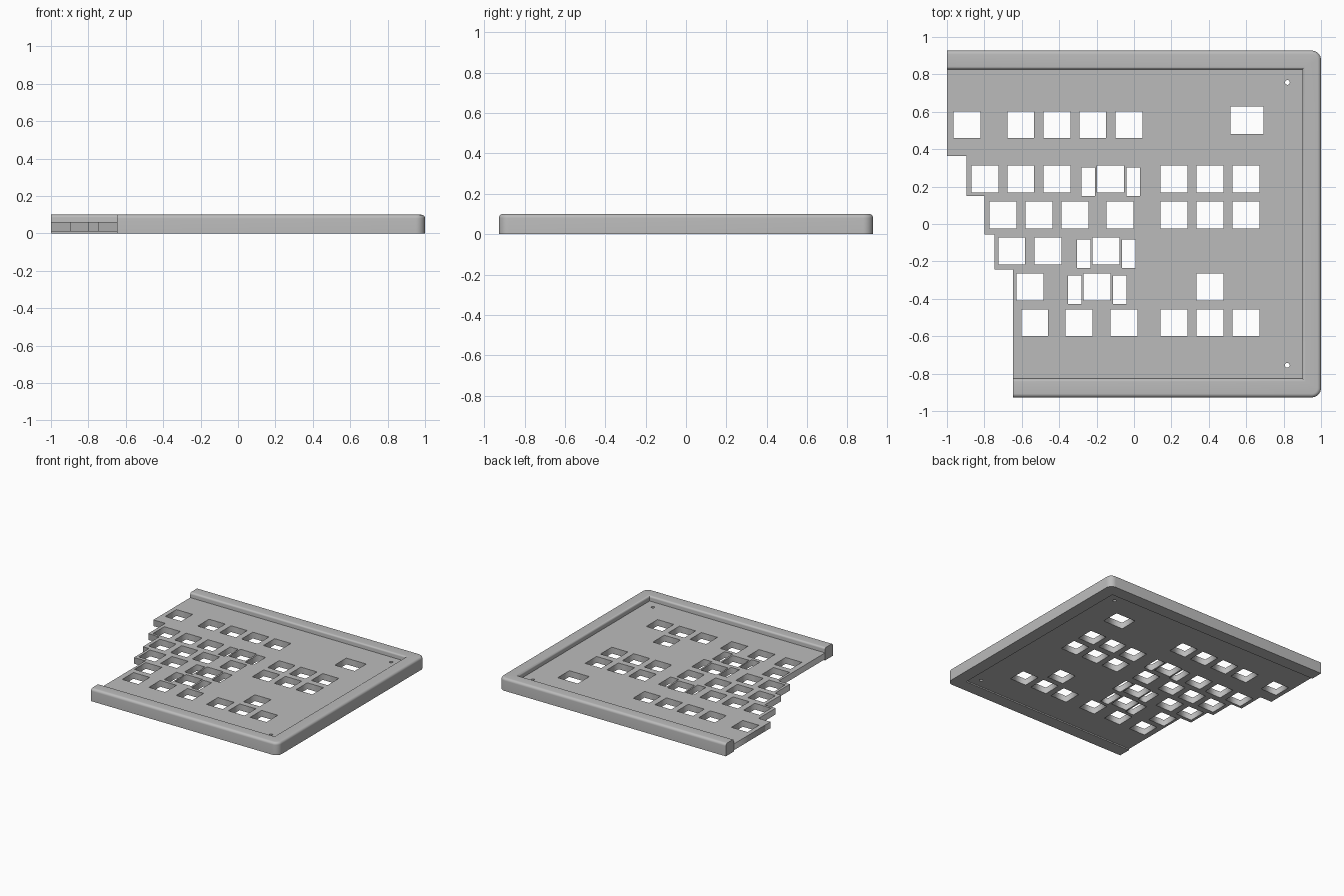
import bpy, bmesh, math

default = bpy.data.objects.get("Cube")
if default:
    bpy.data.objects.remove(default, do_unlink=True)

grey = bpy.data.materials.new("plain grey")
grey.use_nodes = True
COLOUR = (0.5, 0.5, 0.5, 1)
grey.diffuse_color = COLOUR
grey.node_tree.nodes["Principled BSDF"].inputs["Base Color"].default_value = COLOUR

HALF_X, HALF_Y = 1.0, 0.927
RIM, CORNER, HEIGHT = 0.1, 0.05, 0.1
FRONT_LEFT = -0.647
KEY = 0.143

# Key plate: one flat outline with openings, extruded
curve = bpy.data.curves.new("key_plate", "CURVE")
curve.dimensions = "2D"
curve.fill_mode = "BOTH"
curve.extrude = 0.025


def outline(points):
    spline = curve.splines.new("POLY")
    spline.points.add(len(points) - 1)
    for p, (x, y) in zip(spline.points, points):
        p.co = (x, y, 0, 1)
    spline.use_cyclic_u = True


def opening(x, y, w=KEY, h=KEY):
    outline([(x + sx * w / 2, y + sy * h / 2)
             for sx, sy in ((-1, -1), (1, -1), (1, 1), (-1, 1))])


# stepped side following the staggered rows
inner_x, inner_y = HALF_X - RIM, HALF_Y - RIM
border = [(inner_x, -inner_y), (inner_x, inner_y), (-HALF_X, inner_y)]
steps = [(-HALF_X, 0.364), (-0.896, 0.15), (-0.8, -0.056),
         (-0.746, -0.243), (FRONT_LEFT, -inner_y)]
top = inner_y
for x, bottom in steps:
    if x > -HALF_X:
        border.append((x, top))
    border.append((x, bottom))
    top = bottom
outline(border)

# key openings by row, with the cluster columns on the right
cluster = [0.214, 0.406, 0.599]
rows = {
    0.531: [-0.893, -0.606, -0.412, -0.22, -0.027],
    0.241: [-0.797, -0.605, -0.412, -0.125] + cluster,
    0.048: [-0.7, -0.508, -0.316, -0.075] + cluster,
    -0.144: [-0.653, -0.46, -0.15],
    -0.337: [-0.556, -0.198, cluster[1]],
    -0.528: [-0.53, -0.294, -0.054] + cluster,
}
for y, xs in rows.items():
    for x in xs:
        opening(x, y)
opening(0.604, 0.554, 0.176, 0.146)

# narrow stabiliser slots either side of the wide keys
for x, y in ((-0.124, 0.226), (-0.149, -0.159), (-0.196, -0.352)):
    for side in (-1, 1):
        opening(x + side * 0.12, y, 0.072, 0.153)

# screw holes
for y in (0.757, -0.755):
    outline([(0.82 + 0.013 * math.cos(a), y + 0.013 * math.sin(a))
             for a in (i * math.tau / 16 for i in range(16))])

plate = bpy.data.objects.new("key_plate", curve)
bpy.context.collection.objects.link(plate)
plate.location.z = 0.035
curve.materials.append(grey)
bpy.ops.object.select_all(action="DESELECT")
plate.select_set(True)
bpy.context.view_layer.objects.active = plate
bpy.ops.object.convert(target="MESH")

# Rim: rounded profile swept round three sides
ROUND_OUT, ROUND_IN, STEPS = 0.02, 0.015, 6
profile = [(0, 0)]
for i in range(STEPS + 1):
    a = i / STEPS * math.pi / 2
    profile.append((ROUND_OUT * (1 - math.cos(a)),
                    HEIGHT - ROUND_OUT * (1 - math.sin(a))))
for i in range(STEPS + 1):
    a = i / STEPS * math.pi / 2
    profile.append((RIM - ROUND_IN * (1 - math.sin(a)),
                    HEIGHT - ROUND_IN * (1 - math.cos(a))))
profile.append((RIM, 0))


def rim_path(inset, z):
    radius = max(CORNER - inset, 0)
    cx = HALF_X - max(inset, CORNER)
    cy = HALF_Y - max(inset, CORNER)
    points = [(-HALF_X, HALF_Y - inset, z)]
    for sign, start in ((1, math.pi / 2), (-1, 0)):
        for i in range(9):
            a = start - i / 8 * math.pi / 2
            points.append((cx + radius * math.cos(a),
                           sign * cy + radius * math.sin(a), z))
    points.append((FRONT_LEFT, -HALF_Y + inset, z))
    return points


bm = bmesh.new()
loops = [[bm.verts.new(p) for p in rim_path(*point)] for point in profile]
for k, loop in enumerate(loops):
    following = loops[(k + 1) % len(loops)]
    for i in range(len(loop) - 1):
        bm.faces.new((loop[i], loop[i + 1], following[i + 1], following[i]))
for end in (0, -1):
    bm.faces.new([loop[end] for loop in loops])
bmesh.ops.remove_doubles(bm, verts=bm.verts, dist=1e-5)
bmesh.ops.recalc_face_normals(bm, faces=bm.faces)
mesh = bpy.data.meshes.new("rim")
bm.to_mesh(mesh)
bm.free()
mesh.materials.append(grey)
rim = bpy.data.objects.new("rim", mesh)
bpy.context.collection.objects.link(rim)
bpy.ops.object.select_all(action="DESELECT")
rim.select_set(True)
bpy.context.view_layer.objects.active = rim
bpy.ops.object.shade_smooth_by_angle(angle=math.radians(35))
